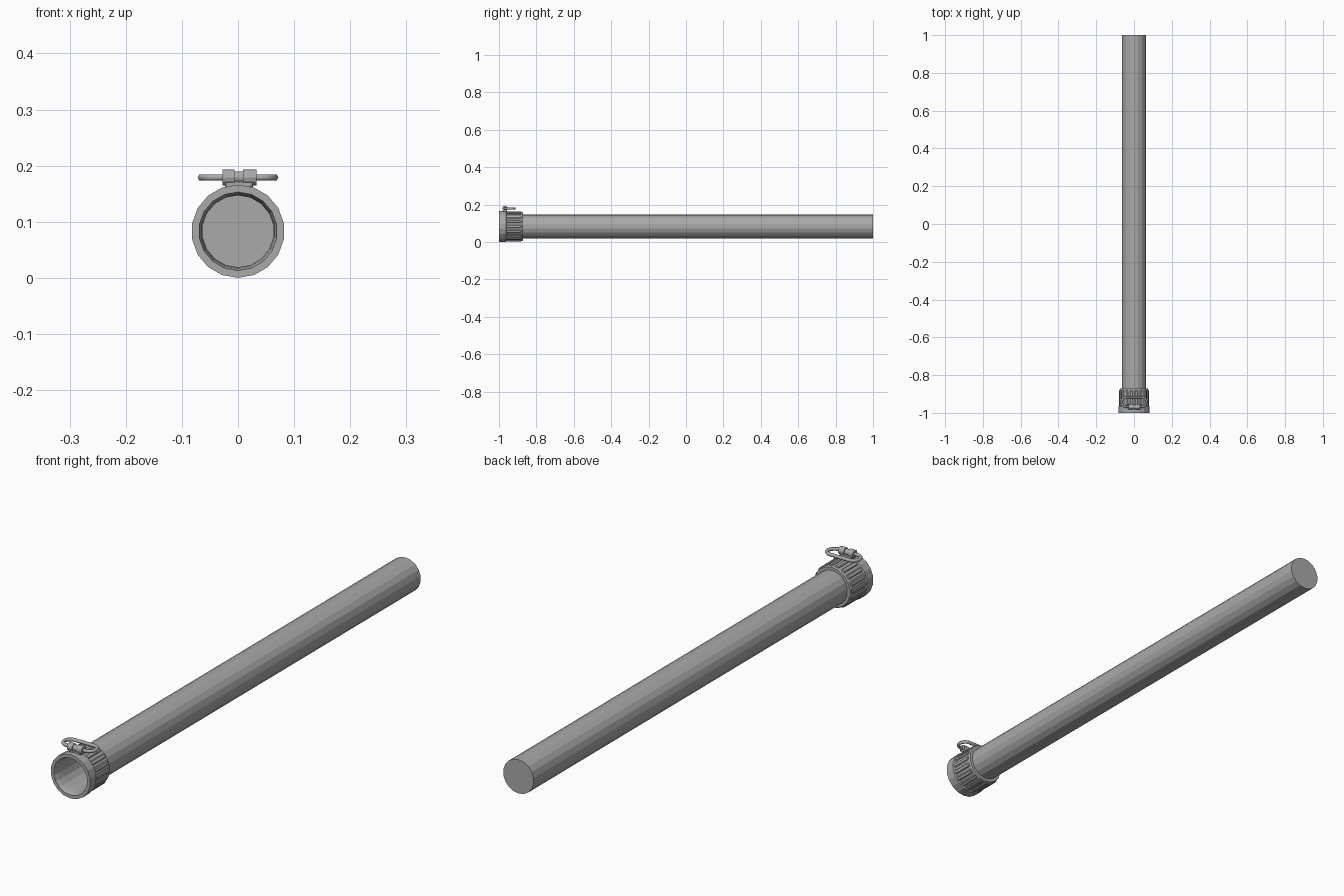
import bpy, bmesh, math
from mathutils import Matrix

cube = bpy.data.objects.get("Cube")
if cube:
    bpy.data.objects.remove(cube, do_unlink=True)

SIDES = 18
AXIS_Z = 0.083

metal = bpy.data.materials.new("grey metal")
metal.use_nodes = True
grey = (0.4, 0.4, 0.4, 1)
metal.diffuse_color = grey
metal.node_tree.nodes["Principled BSDF"].inputs["Base Color"].default_value = grey


def finish(name, bm):
    mesh = bpy.data.meshes.new(name)
    bm.to_mesh(mesh)
    bm.free()
    mesh.materials.append(metal)
    obj = bpy.data.objects.new(name, mesh)
    bpy.context.collection.objects.link(obj)
    return obj


def lathe(name, profile, cap_end=False):
    """Turn (y, radius) points around the long axis, with a corner on top."""
    bm = bmesh.new()
    rings = []
    for y, r in profile:
        ring = []
        for i in range(SIDES):
            a = 2 * math.pi * i / SIDES
            ring.append(bm.verts.new((r * math.sin(a), y, AXIS_Z + r * math.cos(a))))
        rings.append(ring)
    for a, b in zip(rings, rings[1:]):
        for i in range(SIDES):
            j = (i + 1) % SIDES
            bm.faces.new((a[i], b[i], b[j], a[j]))
    if cap_end:
        bm.faces.new(rings[-1])
    bmesh.ops.recalc_face_normals(bm, faces=bm.faces)
    return finish(name, bm)


def box(bm, size, centre, bevel=0.0, rotation=None):
    """Add a bevelled box, optionally turned after placing."""
    part = bmesh.new()
    bmesh.ops.create_cube(part, size=1)
    bmesh.ops.scale(part, vec=size, verts=part.verts)
    if bevel:
        bmesh.ops.bevel(part, geom=part.edges[:], offset=bevel, segments=1, affect='EDGES')
    bmesh.ops.translate(part, vec=centre, verts=part.verts)
    if rotation:
        bmesh.ops.transform(part, matrix=rotation, verts=part.verts)
    temp = bpy.data.meshes.new("temp")
    part.to_mesh(temp)
    part.free()
    bm.from_mesh(temp)
    bpy.data.meshes.remove(temp)


def cylinder_x(bm, radius, x0, x1, y, z, sides=12):
    """Add a cylinder lying along x."""
    place = Matrix.Translation(((x0 + x1) / 2, y, z)) @ Matrix.Rotation(math.pi / 2, 4, 'Y')
    bmesh.ops.create_cone(bm, cap_ends=True, segments=sides, radius1=radius,
                          radius2=radius, depth=x1 - x0, matrix=place)


# Hollow tube, closed at the back
lathe("tube", [(-0.96, 0.064), (1.0, 0.064)], cap_end=True)

# Collar with a wide front rim and tapered mouth
lathe("collar", [(-0.96, 0.064), (-0.985, 0.066), (-1.0, 0.070), (-1.0, 0.083),
                 (-0.963, 0.083), (-0.960, 0.077), (-0.876, 0.077),
                 (-0.872, 0.075), (-0.872, 0.064)])

# Grip ribs, one on each flat of the collar
bm = bmesh.new()
for i in range(SIDES):
    turn = (Matrix.Translation((0, 0, AXIS_Z))
            @ Matrix.Rotation(2 * math.pi * (i + 0.5) / SIDES, 4, 'Y'))
    box(bm, (0.016, 0.082, 0.008), (0, -0.921, 0.0765), 0.003, turn)
finish("grip_ribs", bm)

# Hinge lug: foot, two knuckles and the pin between them
LUG_Y, LUG_Z = -0.968, 0.179
bm = bmesh.new()
box(bm, (0.050, 0.022, 0.012), (0.002, LUG_Y, 0.167), 0.002)
cylinder_x(bm, 0.0145, -0.028, -0.006, LUG_Y, LUG_Z)
cylinder_x(bm, 0.0145, 0.009, 0.033, LUG_Y, LUG_Z)
cylinder_x(bm, 0.011, -0.006, 0.009, LUG_Y, LUG_Z)
finish("hinge_lug", bm)

# Oval carrying loop lying flat above the collar
curve = bpy.data.curves.new("carry_loop", 'CURVE')
curve.dimensions = '3D'
curve.bevel_depth = 0.0065
curve.bevel_resolution = 1
spline = curve.splines.new('POLY')
STEPS = 8
END_X, END_R = 0.040, 0.0255
spline.points.add(2 * (STEPS + 1) - 1)
for side in range(2):
    for k in range(STEPS + 1):
        a = math.pi * (k / STEPS + side - 0.5)
        x = (END_X if side == 0 else -END_X) + END_R * math.cos(a)
        y = LUG_Y + END_R + END_R * math.sin(a)
        spline.points[side * (STEPS + 1) + k].co = (x, y, LUG_Z, 1)
spline.use_cyclic_u = True
source = bpy.data.objects.new("loop_path", curve)
bpy.context.collection.objects.link(source)
bpy.context.view_layer.update()
mesh = bpy.data.meshes.new_from_object(source)
bpy.data.objects.remove(source, do_unlink=True)
mesh.materials.clear()
mesh.materials.append(metal)
loop = bpy.data.objects.new("carry_loop", mesh)
bpy.context.collection.objects.link(loop)
for poly in mesh.polygons:
    poly.use_smooth = True
